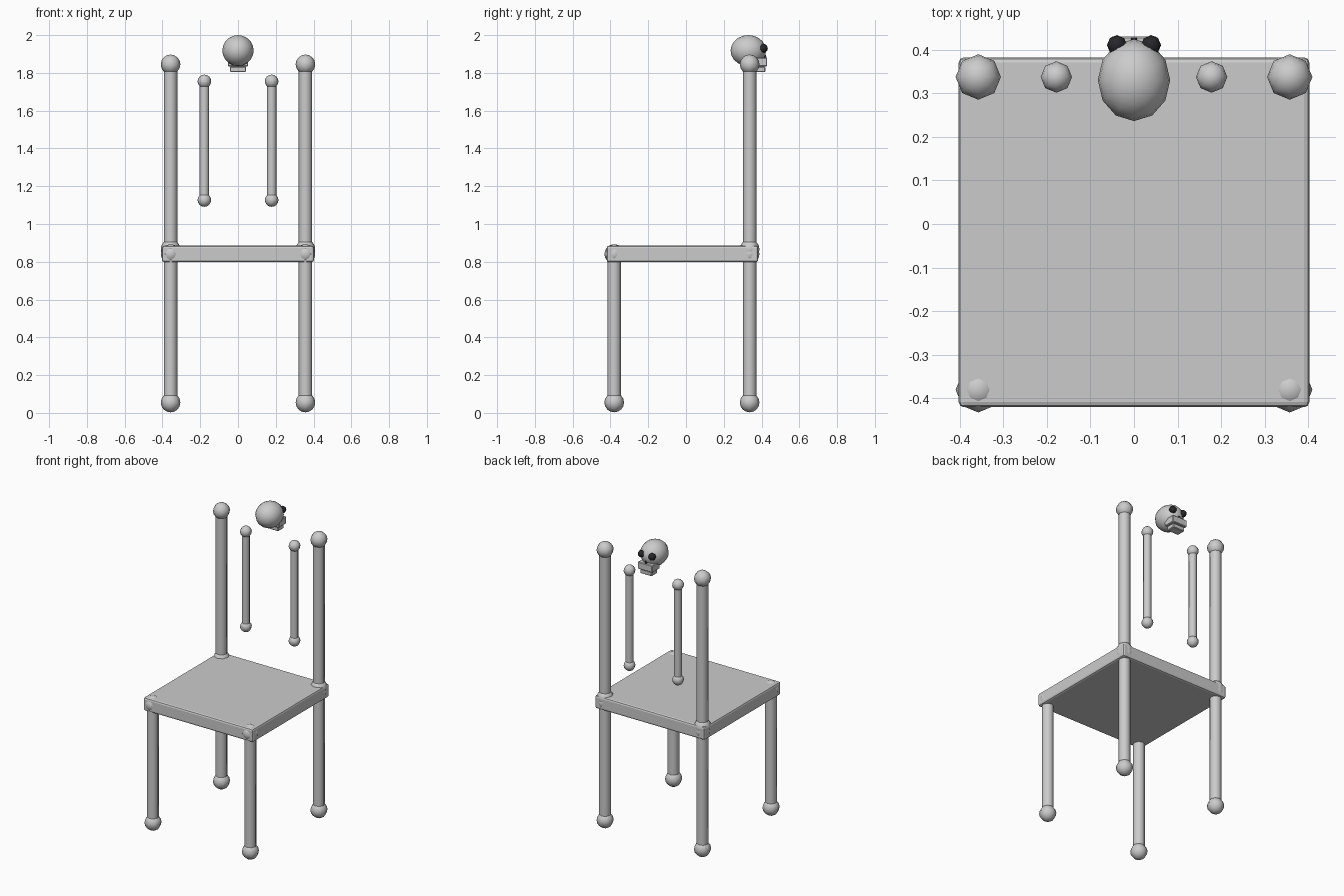
import bpy
from math import radians

if "Cube" in bpy.data.objects:
    bpy.data.objects.remove(bpy.data.objects["Cube"])


def finish(name, mat=None, smooth=True):
    ob = bpy.context.object
    ob.name = name
    bpy.ops.object.transform_apply(location=False, rotation=False, scale=True)
    if smooth:
        bpy.ops.object.shade_smooth_by_angle(angle=radians(60))
    if mat:
        ob.data.materials.append(mat)
    return ob


def ball(name, loc, size, segs=8, rings=8, mat=None):
    bpy.ops.mesh.primitive_uv_sphere_add(segments=segs, ring_count=rings, radius=1, location=loc)
    bpy.context.object.scale = size
    return finish(name, mat)


def box(name, lo, hi, bevel=0.0, segments=2):
    bpy.ops.mesh.primitive_cube_add(size=1, location=[(a + b) / 2 for a, b in zip(lo, hi)])
    bpy.context.object.scale = [b - a for a, b in zip(lo, hi)]
    ob = finish(name, smooth=False)
    if bevel:
        mod = ob.modifiers.new("bevel", 'BEVEL')
        mod.width, mod.segments = bevel, segments
    return ob


def bone(name, x, y, z0, z1, shaft_r, knob_r):
    # shaft with a round knob centred on each end
    bpy.ops.mesh.primitive_cylinder_add(vertices=8, radius=shaft_r, depth=z1 - z0,
                                        location=(x, y, (z0 + z1) / 2))
    finish(name)
    for end, z in (("lower", z0), ("upper", z1)):
        ball(f"{name}_{end}_knob", (x, y, z), (knob_r,) * 3)


dark = bpy.data.materials.new("socket_dark")
dark.diffuse_color = (0.02, 0.02, 0.025, 1)
dark.use_nodes = True
dark.node_tree.nodes["Principled BSDF"].inputs["Base Color"].default_value = dark.diffuse_color

# Seat slab
box("seat", (-0.402, -0.42, 0.798), (0.402, 0.382, 0.885), 0.012)

# Bone legs, back posts and floating back slats, mirrored left and right
BACK = 0.337
for side, s in (("left", -1), ("right", 1)):
    bone(f"front_leg_{side}", s * 0.357, -0.38, 0.055, 0.841, 0.036, 0.052)
    bone(f"rear_leg_{side}", s * 0.357, BACK, 0.055, 0.841, 0.036, 0.052)
    bone(f"back_post_{side}", s * 0.357, BACK, 0.867, 1.845, 0.036, 0.052)
    bone(f"back_slat_{side}", s * 0.178, BACK, 1.127, 1.755, 0.025, 0.036)
    # Eye sockets
    ball(f"eye_socket_{side}", (s * 0.039, 0.41, 1.93), (0.023,) * 3, mat=dark)

# Skull: cranium, upper and lower jaw, nose hole
ball("cranium", (0, 0.33, 1.918), (0.083, 0.094, 0.082), 12, 10)
box("upper_jaw", (-0.054, 0.35, 1.834), (0.054, 0.43, 1.881), 0.004, 1)
box("lower_jaw", (-0.043, 0.36, 1.804), (0.043, 0.42, 1.833), 0.004, 1)
bpy.ops.mesh.primitive_cone_add(vertices=4, radius1=0.013, radius2=0, depth=0.026,
                                location=(0, 0.42, 1.887), rotation=(0, 0, radians(45)))
finish("nose_hole", dark, smooth=False)
